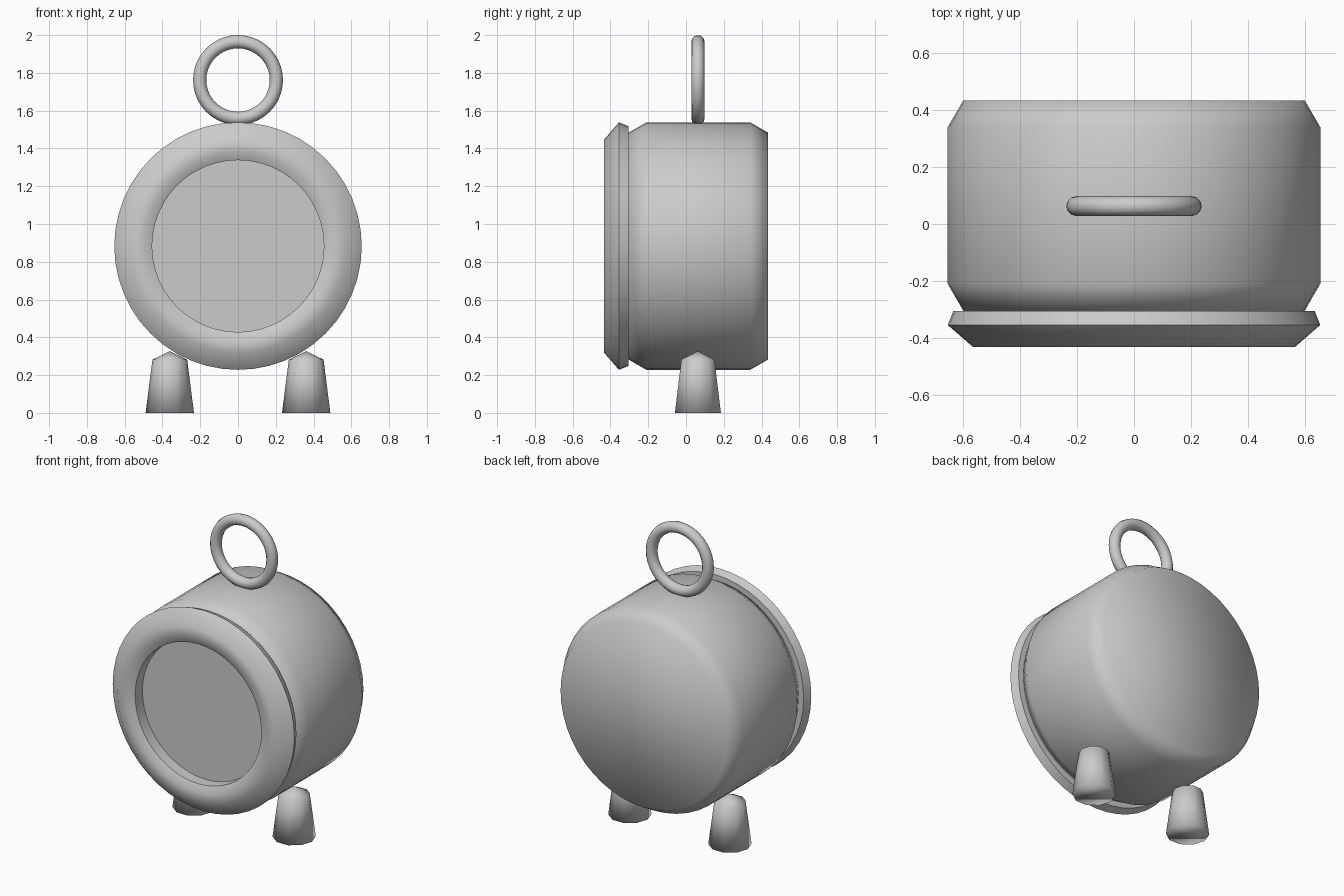
import bpy, bmesh, math
from mathutils import Matrix

if "Cube" in bpy.data.objects:
    bpy.data.objects.remove(bpy.data.objects["Cube"])

CZ = 0.883     # height of the case axis
MID_Y = 0.063  # depth of the ring and feet


def lathe(name, profile, segs, matrix, angle=None):
    """Revolve (radius, height) points about local z; ends are capped."""
    bm = bmesh.new()
    rings = []
    for r, h in profile:
        if r == 0:
            rings.append([bm.verts.new((0, 0, h))] * segs)
        else:
            rings.append([bm.verts.new((r * math.cos(2 * math.pi * i / segs),
                                        r * math.sin(2 * math.pi * i / segs), h))
                          for i in range(segs)])
    for a, b in zip(rings, rings[1:]):
        for i in range(segs):
            j = (i + 1) % segs
            bm.faces.new(list(dict.fromkeys((a[i], a[j], b[j], b[i]))))
    for ring in (rings[0], rings[-1]):
        if ring[0] is not ring[1]:
            bm.faces.new(ring)
    bm.transform(matrix)
    bmesh.ops.recalc_face_normals(bm, faces=bm.faces)
    me = bpy.data.meshes.new(name)
    bm.to_mesh(me)
    bm.free()
    ob = bpy.data.objects.new(name, me)
    bpy.context.collection.objects.link(ob)
    bpy.ops.object.select_all(action='DESELECT')
    ob.select_set(True)
    bpy.context.view_layer.objects.active = ob
    if angle is None:
        bpy.ops.object.shade_smooth()
    else:
        bpy.ops.object.shade_smooth_by_angle(angle=math.radians(angle))
    return ob


# Local z becomes -y, so profile heights are distances towards the front
to_front = Matrix.Translation((0, 0, CZ)) @ Matrix.Rotation(math.pi / 2, 4, 'X')

# Drum-shaped case with chamfered ends
lathe("case", [(0.60, -0.435), (0.655, -0.34), (0.655, 0.21), (0.60, 0.305)],
      48, to_front)

# Front rim with the recessed flat dial
lathe("rim_and_dial", [(0.635, 0.305), (0.655, 0.355), (0.565, 0.433),
                       (0.50, 0.433), (0.455, 0.41), (0.455, 0.335)],
      48, to_front, 60)

# Carrying ring on top
bpy.ops.mesh.primitive_torus_add(major_segments=40, minor_segments=12,
                                 major_radius=0.203, minor_radius=0.035,
                                 location=(0, MID_Y, 1.762),
                                 rotation=(math.pi / 2, 0, 0))
bpy.context.object.name = "top_ring"
bpy.ops.object.shade_smooth()

# Tapered feet with pointed tops
for side, label in ((-1, "left"), (1, "right")):
    lathe(label + "_foot", [(0.128, 0), (0.092, 0.282), (0, 0.327)], 10,
          Matrix.Translation((side * 0.361, MID_Y, 0)))
